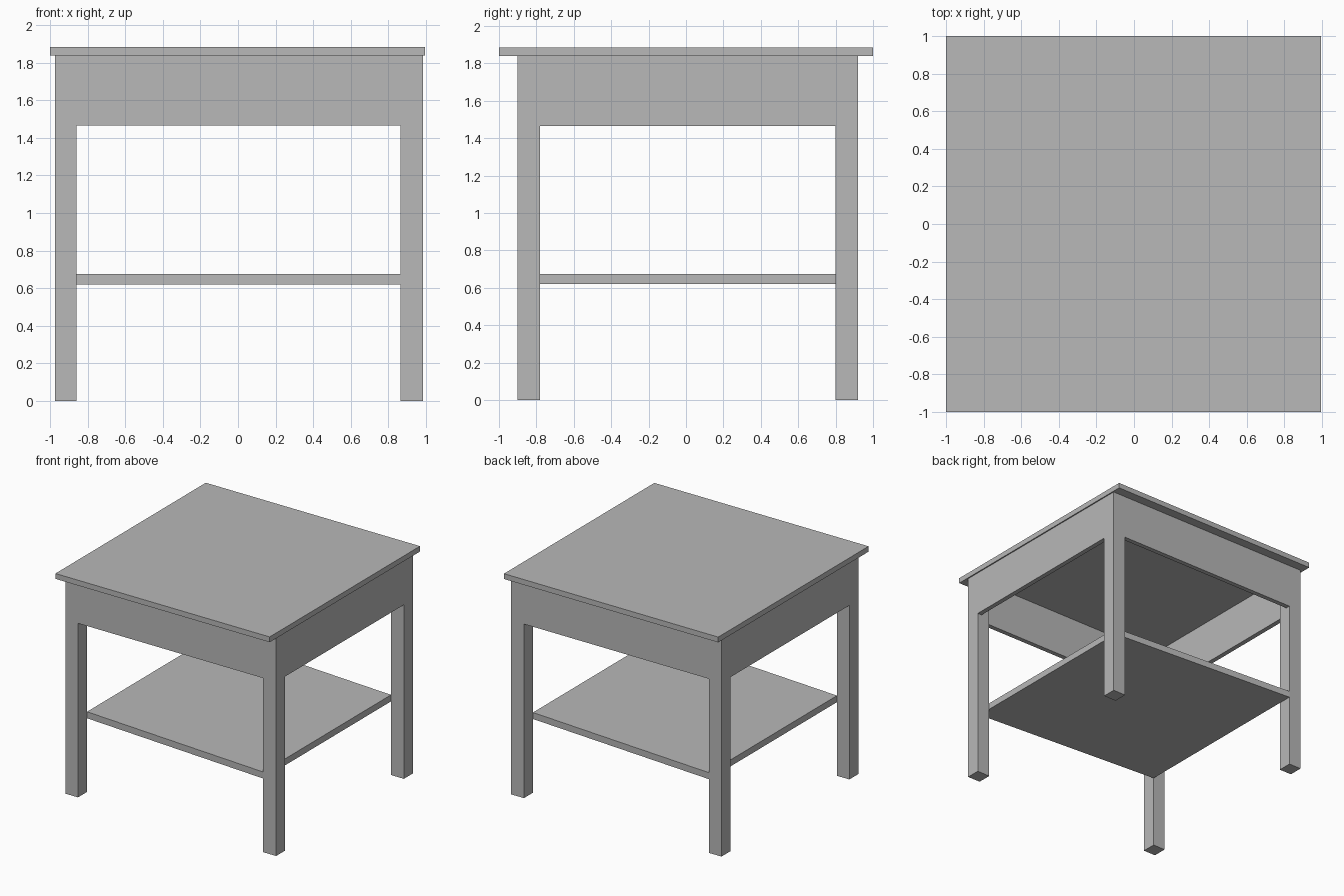
import bpy
import bmesh

cube = bpy.data.objects.get("Cube")
if cube:
    bpy.data.objects.remove(cube)

grey = bpy.data.materials.new("plain grey")
grey.use_nodes = True
colour = (0.48, 0.48, 0.48, 1)
grey.diffuse_color = colour
grey.node_tree.nodes["Principled BSDF"].inputs["Base Color"].default_value = colour


def slab(name, outline, z0, z1):
    """Extrude a flat outline from z0 up to z1."""
    bm = bmesh.new()
    face = bm.faces.new([bm.verts.new((x, y, z0)) for x, y in outline])
    extruded = bmesh.ops.extrude_face_region(bm, geom=[face])["geom"]
    top = [v for v in extruded if isinstance(v, bmesh.types.BMVert)]
    bmesh.ops.translate(bm, verts=top, vec=(0, 0, z1 - z0))
    bmesh.ops.recalc_face_normals(bm, faces=bm.faces)
    mesh = bpy.data.meshes.new(name)
    bm.to_mesh(mesh)
    bm.free()
    mesh.materials.append(grey)
    obj = bpy.data.objects.new(name, mesh)
    bpy.context.collection.objects.link(obj)
    return obj


def box(name, xs, ys, zs):
    (x0, x1), (y0, y1) = xs, ys
    return slab(name, [(x0, y0), (x1, y0), (x1, y1), (x0, y1)], *zs)


# Leg footprints along each axis
right, left = (-0.975, -0.86), (0.865, 0.985)
front, back = (-0.9, -0.78), (0.8, 0.92)
under_top = 1.84
apron_z = (1.465, under_top)
thick = 0.04

# Table top
box("table_top", (-1, 0.995), (-1, 1), (under_top, 1.885))

# Four square legs
for x_name, xs in (("right", right), ("left", left)):
    for y_name, ys in (("front", front), ("back", back)):
        box(f"{y_name}_{x_name}_leg", xs, ys, (0, under_top))

# Apron boards, flush with the outer faces of the legs
x_gap, y_gap = (right[1], left[0]), (front[1], back[0])
box("front_apron", x_gap, (front[0], front[0] + thick), apron_z)
box("back_apron", x_gap, (back[1] - thick, back[1]), apron_z)
box("right_apron", (right[0], right[0] + thick), y_gap, apron_z)
box("left_apron", (left[1] - thick, left[1]), y_gap, apron_z)

# Lower shelf, slightly skewed between the legs
slab("lower_shelf",
     [(right[1], front[1]), (left[0], front[0]), (left[0], back[0]), (right[1], back[1])],
     0.62, 0.675)
